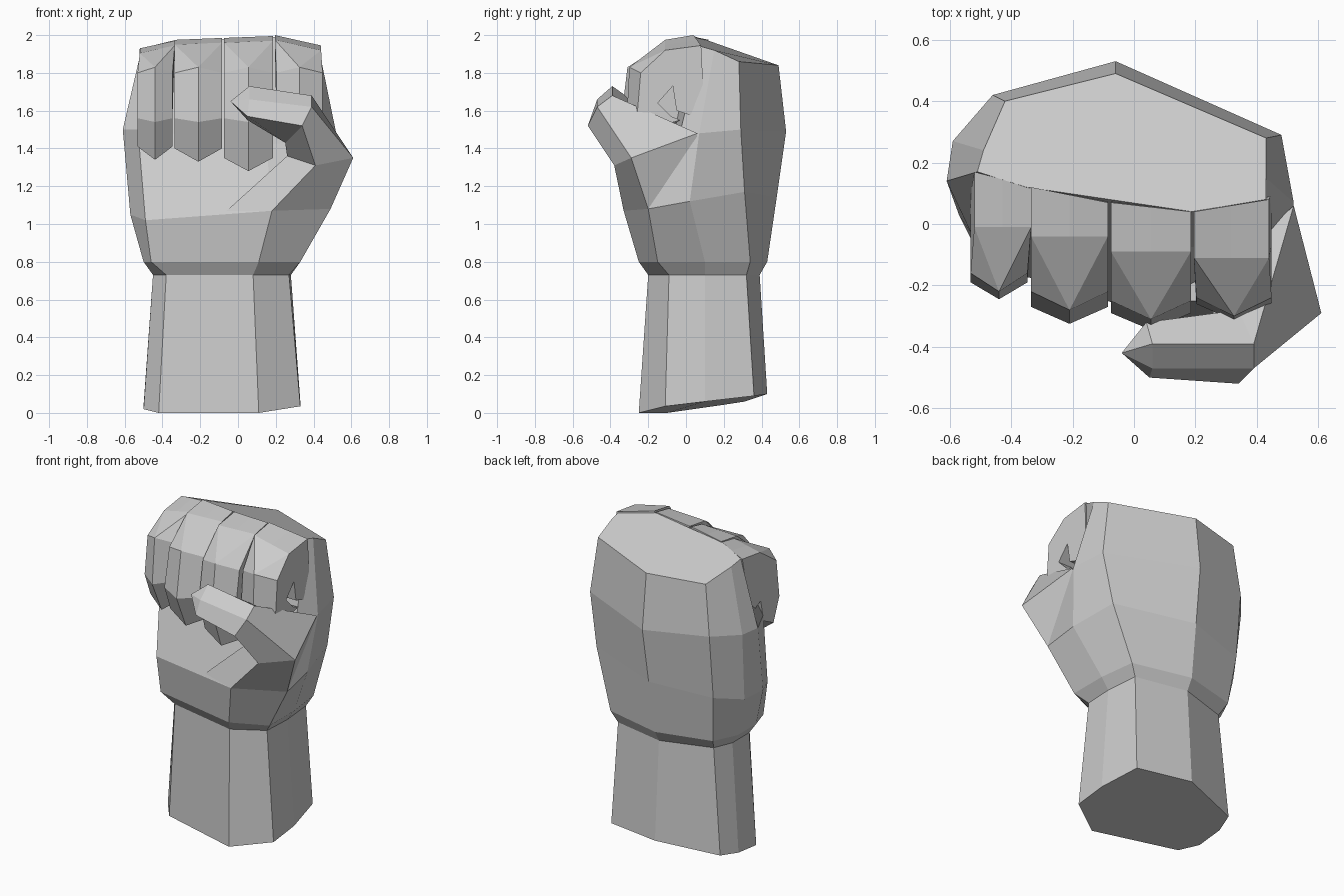
import bpy, bmesh


def finish(bm, name):
    bmesh.ops.recalc_face_normals(bm, faces=bm.faces[:])
    me = bpy.data.meshes.new(name)
    bm.to_mesh(me)
    bm.free()
    ob = bpy.data.objects.new(name, me)
    bpy.context.collection.objects.link(ob)
    return ob


def bridge(bm, a, b, skip=()):
    n = len(a)
    for i in range(n):
        if i not in skip:
            j = (i + 1) % n
            bm.faces.new((a[i], a[j], b[j], b[i]))


def loft(name, rings, apex=None):
    bm = bmesh.new()
    loops = [[bm.verts.new(p) for p in r] for r in rings]
    for a, b in zip(loops, loops[1:]):
        bridge(bm, a, b)
    bm.faces.new(loops[0])
    if apex:
        tip, last = bm.verts.new(apex), loops[-1]
        for i in range(len(last)):
            bm.faces.new((last[i], last[(i + 1) % len(last)], tip))
    else:
        bm.faces.new(loops[-1])
    return finish(bm, name)


def flat(z, pts):
    return [(x, y, z) for x, y in pts]


# Forearm, wrist and back of hand: nine-sided rings, starting at the front right
foot = [(.11, -.25, 0), (.33, -.11, .035), (.33, .1, .06), (.28, .36, .09), (-.08, .43, .1),
        (-.46, .31, .06), (-.5, .18, .04), (-.5, 0, .02), (-.42, -.1, 0)]
wrist = flat(.73, [(.08, -.2), (.27, -.09), (.28, .1), (.26, .32), (-.08, .39),
                   (-.4, .29), (-.45, .17), (-.45, 0), (-.38, -.1)])
heel = flat(.8, [(.11, -.25), (.33, -.15), (.33, .1), (.3, .34), (-.08, .43),
                 (-.43, .34), (-.5, .19), (-.5, 0), (-.46, -.13)])
palm = [(.18, -.33, 1.07), (.49, -.2, 1.08), (.48, .02, 1.12), (.42, .31, 1.17),
        (-.07, .48, 1.14), (-.46, .38, 1.1), (-.57, .22, 1.06), (-.57, .03, 1.05),
        (-.49, -.13, 1.02)]
middle = [(.15, -.08, 1.42), (.44, -.04, 1.45), (.52, .07, 1.48), (.48, .29, 1.5),
          (-.06, .53, 1.49), (-.46, .42, 1.51), (-.59, .27, 1.5), (-.61, .14, 1.5),
          (-.53, -.03, 1.5)]
top = [(.19, .04, 1.99), (.43, .08, 1.94), (.43, .15, 1.92), (.43, .28, 1.86),
       (-.06, .49, 1.84), (-.42, .4, 1.83), (-.49, .24, 1.9), (-.51, .17, 1.93),
       (-.35, .12, 1.97)]
loft("hand_and_forearm", [foot, wrist, heel, palm, middle, top])

# Thumb: five-sided rings from the palm mound to the pointed tip
loft("thumb", [
    [(.18, -.33, 1.07), (.49, -.2, 1.08), (.48, .02, 1.12), (.2, 0, 1.15), (-.06, -.25, 1.07)],
    [(.41, -.38, 1.31), (.61, -.29, 1.35), (.52, .06, 1.48), (.35, -.1, 1.46), (.26, -.25, 1.36)],
    [(.34, -.52, 1.52), (.39, -.47, 1.62), (.39, -.39, 1.68), (.34, -.28, 1.62), (.25, -.36, 1.43)],
    [(.05, -.5, 1.57), (.06, -.47, 1.66), (.06, -.39, 1.73), (.04, -.32, 1.68), (.05, -.38, 1.55)],
], apex=(-.04, -.42, 1.65))


# Curled finger: one side profile in three columns, with a raised centre ridge
def finger(name, xl, xr, kl, kr, y2, y3, y4, tip_z, shift=0, hollow=False):
    bm = bmesh.new()

    def column(x, knuckle, ridge):
        ky, kz = knuckle
        pts = [(ky, kz), (y2, kz - .025),
               (y3 - .06 * ridge, 1.8 + .03 * ridge),
               (y4 - .055 * ridge, 1.56 - .02 * ridge),
               (y4 + .06 - .02 * ridge, tip_z + .07 - .07 * ridge),
               (-.03, tip_z + .12)]
        if hollow:
            pts += [(-.08, 1.57), (-.15, 1.64), (-.07, 1.73), (-.05, 1.6)]
        else:
            pts += [(0, 1.6)]
        pts += [(.1, 1.55)]
        return [bm.verts.new((x + (shift if i > 1 else 0), y, z))
                for i, (y, z) in enumerate(pts)]

    km = ((kl[0] + kr[0]) / 2, (kl[1] + kr[1]) / 2)
    left = column(xl, kl, 0)
    mid = column((xl + xr) / 2, km, 1)
    right = column(xr, kr, 0)
    for side in (left, right):
        bridge(bm, side, mid, skip=(1,))
        bm.faces.new((side[1], mid[2], mid[1]))
        bm.faces.new((side[1], side[2], mid[2]))
        bm.faces.new(side)
    finish(bm, name)


finger("little_finger", -.52, -.335, (.17, 1.93), (.12, 1.97), -.01, -.16, -.19, 1.34, -.012)
finger("ring_finger", -.335, -.085, (.12, 1.975), (.07, 1.985), -.04, -.22, -.27, 1.33)
finger("middle_finger", -.075, .185, (.07, 1.985), (.04, 1.995), -.09, -.25, -.29, 1.28)
finger("index_finger", .195, .44, (.04, 2.0), (.08, 1.945), -.11, -.24, -.26, 1.43, .008, True)
